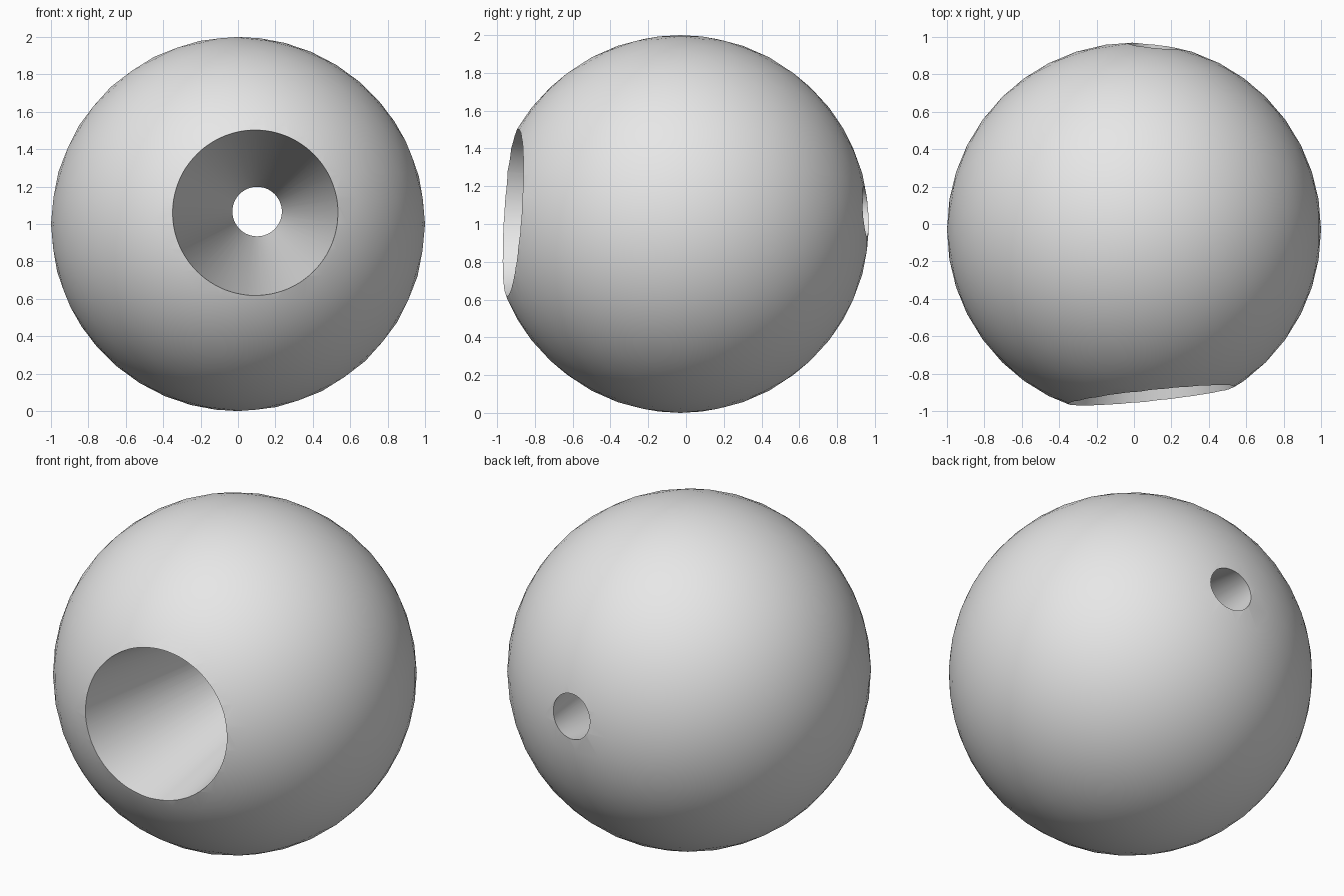
import bpy
import math

cube = bpy.data.objects.get("Cube")
if cube:
    bpy.data.objects.remove(cube, do_unlink=True)

# Single plain grey
grey = bpy.data.materials.new("plain_grey")
grey.use_nodes = True
colour = (0.8, 0.8, 0.8, 1.0)
grey.diffuse_color = colour
for node in grey.node_tree.nodes:
    if node.type == "BSDF_PRINCIPLED":
        node.inputs["Base Color"].default_value = colour

# Ball
bpy.ops.mesh.primitive_ico_sphere_add(subdivisions=4, radius=1, location=(0, -0.03, 1))
ball = bpy.context.object
ball.name = "pierced_ball"
ball.data.materials.append(grey)

# Tapered bore, wide at the front and narrow at the back
half_length = 1.2


def bore_radius(y):
    return 0.29 - 0.166 * y


bpy.ops.mesh.primitive_cone_add(
    vertices=128, radius1=bore_radius(-half_length), radius2=bore_radius(half_length),
    depth=2 * half_length, location=(0.1, 0, 1.065), rotation=(-math.pi / 2, 0, 0))
bore = bpy.context.object
bore.name = "bore_cutter"
bore.hide_render = True
bore.data.materials.append(grey)

# Cut the bore through the ball
cut = ball.modifiers.new("bore", "BOOLEAN")
cut.operation = "DIFFERENCE"
cut.solver = "EXACT"
cut.object = bore
bpy.ops.object.select_all(action="DESELECT")
ball.select_set(True)
bpy.context.view_layer.objects.active = ball
bpy.ops.object.modifier_apply(modifier=cut.name)
bpy.data.objects.remove(bore, do_unlink=True)

# Smooth surfaces with crisp rims
bpy.ops.object.shade_smooth_by_angle(angle=math.radians(30))
